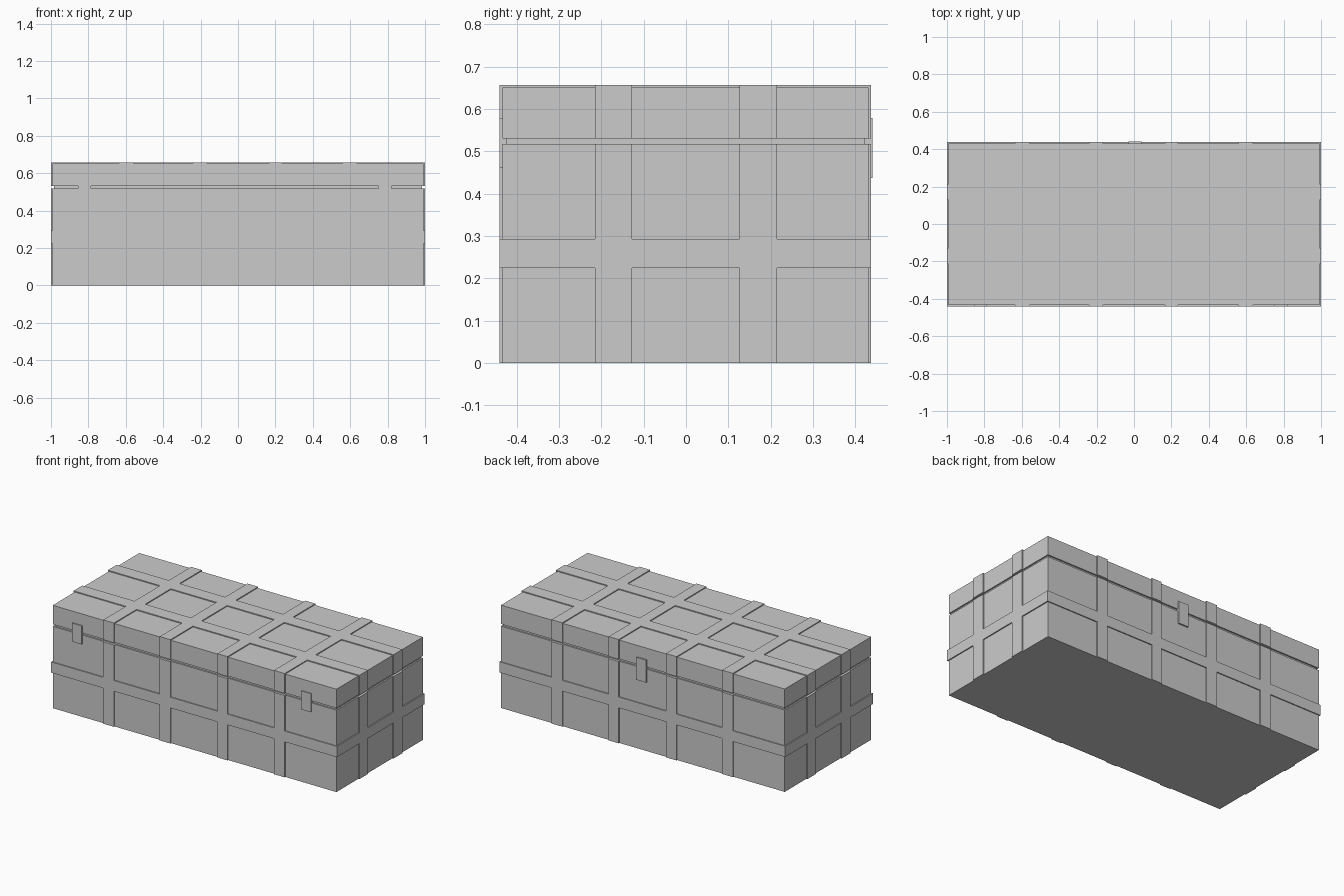
import bpy, bmesh

if "Cube" in bpy.data.objects:
    bpy.data.objects.remove(bpy.data.objects["Cube"])

# Strap bands (ranges) and body extents
X_BANDS = [(-0.635, -0.56), (-0.24, -0.165), (0.165, 0.235), (0.56, 0.635)]
Y_BANDS = [(-0.215, -0.128), (0.127, 0.215)]
Z_BAND = (0.225, 0.293)
X_OUT, Y_OUT = (-1.0, 1.0), (-0.4405, 0.4375)
X_IN, Y_IN = (-0.993, 0.993), (-0.434, 0.431)


def within(v, r):
    return r[0] < v < r[1]


def stops(*ranges):
    return sorted({v for r in ranges for v in r})


def finish(name, bm):
    mesh = bpy.data.meshes.new(name)
    bm.to_mesh(mesh)
    bm.free()
    obj = bpy.data.objects.new(name, mesh)
    bpy.context.collection.objects.link(obj)
    return obj


def cell_solid(name, axes, filled):
    """One watertight skin around all filled cells of an uneven grid."""
    bm = bmesh.new()
    verts = {}
    size = [len(a) - 1 for a in axes]

    def vert(idx):
        if idx not in verts:
            verts[idx] = bm.verts.new([axes[k][idx[k]] for k in range(3)])
        return verts[idx]

    def full(c):
        if any(c[k] < 0 or c[k] >= size[k] for k in range(3)):
            return False
        return filled(*[(axes[k][c[k]] + axes[k][c[k] + 1]) / 2 for k in range(3)])

    for i in range(size[0]):
        for j in range(size[1]):
            for k in range(size[2]):
                c = (i, j, k)
                if not full(c):
                    continue
                for a in range(3):
                    for side in (0, 1):
                        n = list(c)
                        n[a] += 2 * side - 1
                        if full(n):
                            continue
                        b, d = (a + 1) % 3, (a + 2) % 3
                        loop = []
                        for u, w in ((0, 0), (1, 0), (1, 1), (0, 1)):
                            p = list(c)
                            p[a] += side
                            p[b] += u
                            p[d] += w
                            loop.append(vert(tuple(p)))
                        bm.faces.new(loop if side else loop[::-1])
    bmesh.ops.dissolve_limit(bm, angle_limit=0.01, verts=bm.verts[:], edges=bm.edges[:])
    return finish(name, bm)


def box(name, xr, yr, zr):
    return cell_solid(name, (xr, yr, zr), lambda x, y, z: True)


def strapped(x, y):
    return any(within(x, r) for r in X_BANDS) or any(within(y, r) for r in Y_BANDS)


xs = stops(X_OUT, X_IN, *X_BANDS)
ys = stops(Y_OUT, Y_IN, *Y_BANDS)


def in_body(x, y):
    return within(x, X_IN) and within(y, Y_IN)


# Lower chest with vertical straps and one horizontal belt
cell_solid("chest_base", (xs, ys, [0, *Z_BAND, 0.518]),
           lambda x, y, z: in_body(x, y) or strapped(x, y) or within(z, Z_BAND))

# Lid with straps running over the top
cell_solid("chest_lid", (xs, ys, [0.531, 0.651, 0.657]),
           lambda x, y, z: strapped(x, y) or (in_body(x, y) and z < 0.651))

# Recessed strip visible in the seam
box("seam_core", (-0.984, 0.984), (-0.425, 0.422), (0.50, 0.55))

# Latches: two at the front, one at the back
box("front_latch_left", (-0.855, -0.786), (-0.4405, -0.42), (0.461, 0.578))
box("front_latch_right", (0.75, 0.82), (-0.4405, -0.42), (0.461, 0.578))
box("back_latch", (-0.03, 0.04), (0.418, 0.4405), (0.437, 0.579))
